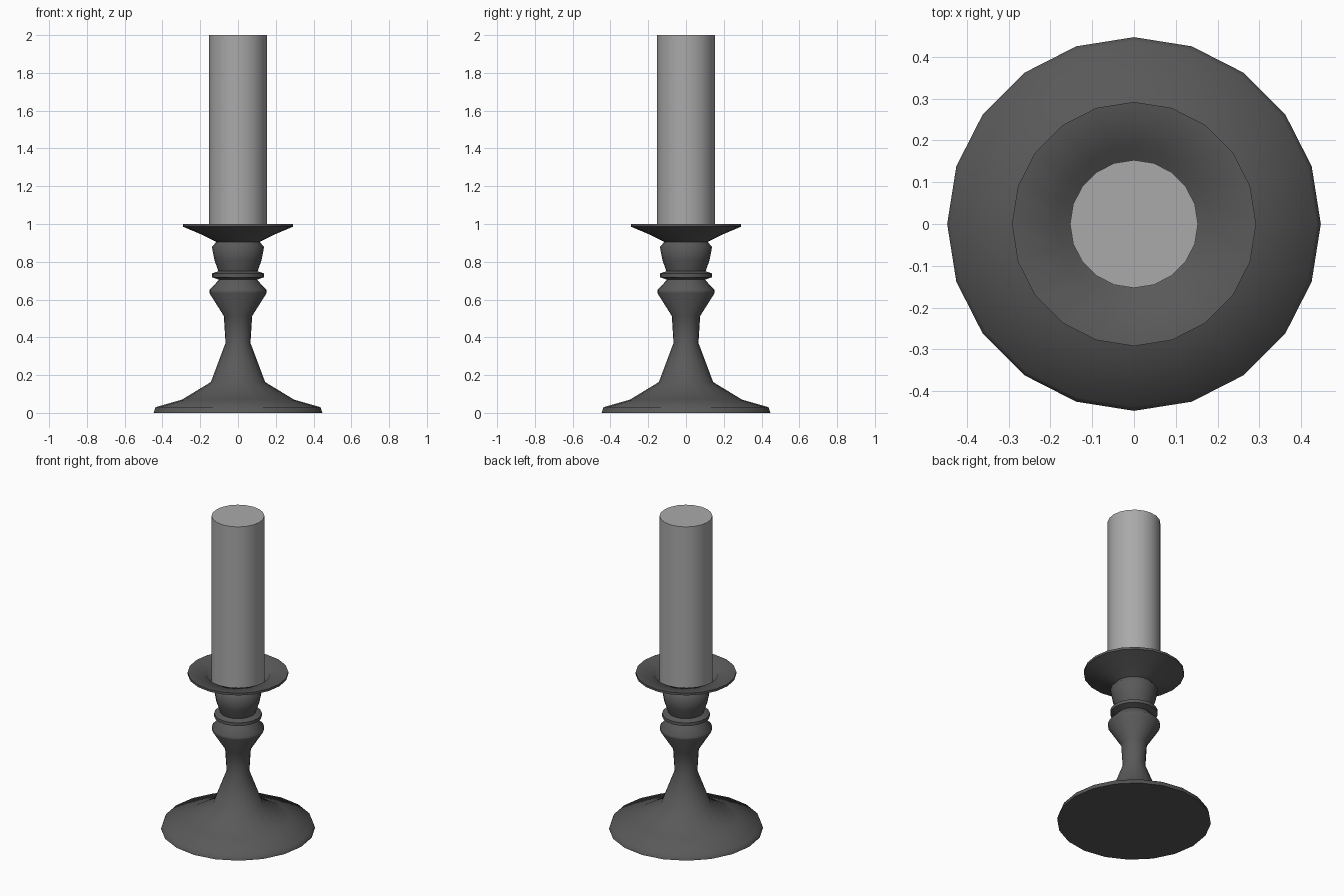
import bpy, bmesh, math

if "Cube" in bpy.data.objects:
    bpy.data.objects.remove(bpy.data.objects["Cube"])

SIDES = 20


def lathe(name, profile, grey):
    """Revolve (radius, z) points around z; both ends are capped."""
    bm = bmesh.new()
    rings = []
    for r, z in profile:
        rings.append([bm.verts.new((r * math.cos(2 * math.pi * i / SIDES),
                                    r * math.sin(2 * math.pi * i / SIDES), z))
                      for i in range(SIDES)])
    for a, b in zip(rings, rings[1:]):
        for i in range(SIDES):
            j = (i + 1) % SIDES
            bm.faces.new((a[i], a[j], b[j], b[i]))
    bm.faces.new(rings[0][::-1])
    bm.faces.new(rings[-1])
    mesh = bpy.data.meshes.new(name)
    bm.to_mesh(mesh)
    bm.free()
    obj = bpy.data.objects.new(name, mesh)
    bpy.context.collection.objects.link(obj)
    mat = bpy.data.materials.new(name + "_grey")
    mat.diffuse_color = (grey, grey, grey, 1)
    mat.use_nodes = True
    mat.node_tree.nodes["Principled BSDF"].inputs["Base Color"].default_value = mat.diffuse_color
    mesh.materials.append(mat)
    bpy.ops.object.select_all(action='DESELECT')
    obj.select_set(True)
    bpy.context.view_layer.objects.active = obj
    bpy.ops.object.shade_smooth_by_angle(angle=math.radians(60))
    return obj


# Turned holder: foot, stem, bulge, ring, collar, drip dish
lathe("candle_holder", [
    (0.447, 0.0), (0.437, 0.03), (0.297, 0.07), (0.144, 0.163),
    (0.066, 0.37), (0.075, 0.513),
    (0.152, 0.635), (0.152, 0.65), (0.1, 0.705),
    (0.138, 0.718), (0.138, 0.738), (0.104, 0.75),
    (0.125, 0.81), (0.138, 0.878), (0.115, 0.905),
    (0.19, 0.943), (0.292, 0.986), (0.292, 1.0),
    (0.185, 0.985), (0.157, 0.94),
], 0.1)

# Candle standing in the dish
lathe("candle", [(0.153, 0.94), (0.153, 2.0)], 0.4)
